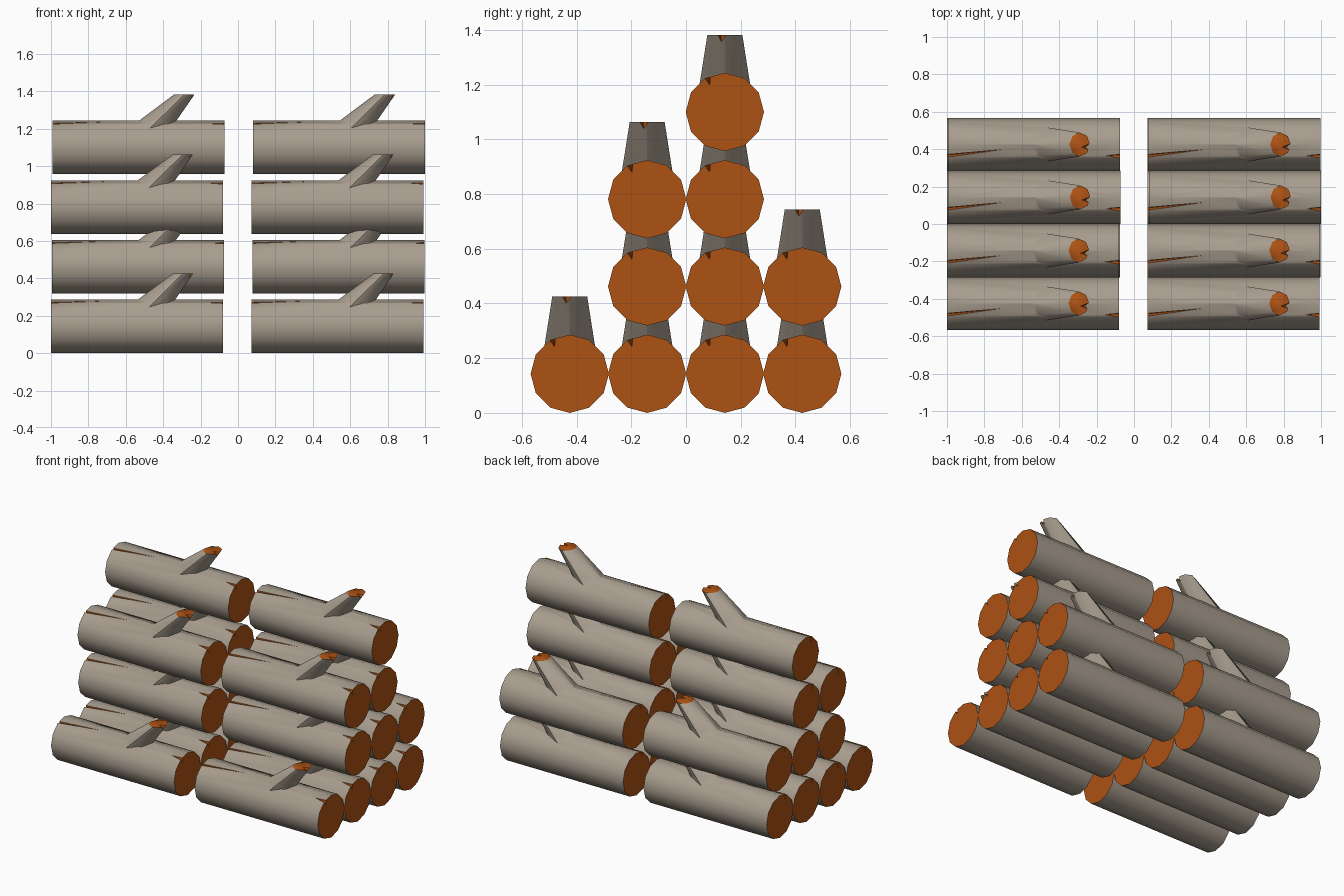
import bpy, bmesh, math

if "Cube" in bpy.data.objects:
    bpy.data.objects.remove(bpy.data.objects["Cube"])

R, HALF = 0.143, 0.46


def material(name, rgb):
    m = bpy.data.materials.new(name)
    m.diffuse_color = (*rgb, 1)
    m.use_nodes = True
    m.node_tree.nodes["Principled BSDF"].inputs["Base Color"].default_value = m.diffuse_color
    return m


BARK = material("grey_bark", (0.39, 0.335, 0.27))
WOOD = material("orange_cut_wood", (0.42, 0.085, 0.007))


def make_object(name, bm):
    bmesh.ops.recalc_face_normals(bm, faces=bm.faces)
    me = bpy.data.meshes.new(name)
    bm.to_mesh(me)
    bm.free()
    me.materials.append(BARK)
    me.materials.append(WOOD)
    ob = bpy.data.objects.new(name, me)
    bpy.context.collection.objects.link(ob)
    return ob


def loft(name, rings, cap_start, cap_end):
    """Skin a list of point rings; caps get the given material index."""
    bm = bmesh.new()
    loops = [[bm.verts.new(p) for p in ring] for ring in rings]
    n = len(loops[0])
    for a, b in zip(loops, loops[1:]):
        for i in range(n):
            j = (i + 1) % n
            bm.faces.new((a[i], a[j], b[j], b[i]))
    bm.faces.new(loops[0]).material_index = cap_start
    bm.faces.new(loops[-1]).material_index = cap_end
    return make_object(name, bm)


def crack(name, points):
    """Four-point wedge used to cut a split into the wood."""
    bm = bmesh.new()
    v = [bm.verts.new(p) for p in points]
    for tri in ((0, 1, 2), (0, 1, 3), (1, 2, 3), (2, 0, 3)):
        bm.faces.new([v[i] for i in tri]).material_index = 1
    ob = make_object(name, bm)
    ob.hide_render = True
    return ob


def circle(n, fn):
    return [fn(math.cos(2 * math.pi * i / n), math.sin(2 * math.pi * i / n)) for i in range(n)]


# trunk: twelve-sided cylinder along x with cut-wood ends
trunk = loft("trunk", [circle(12, lambda c, s, x=x: (x, R * c, R * s)) for x in (-HALF, HALF)], 1, 1)

# slanted branch stub with a level cut top
branch = loft("branch", [circle(8, lambda c, s, r=r: (r[0] + r[2] * c, r[3] * s, r[1]))
                         for r in ((0.017, 0.057, 0.127, 0.10), (0.103, 0.142, 0.10, 0.086),
                                   (0.245, 0.282, 0.055, 0.064))], 0, 1)

# splits at both log ends and in the stub top
cracks = [
    crack("long_split", [(-HALF - .01, -.082, .16), (-HALF - .01, -.052, .16),
                         (-HALF - .01, -.056, .09), (-0.12, -.022, .143)]),
    crack("short_split", [(HALF + .01, -.09, .145), (HALF + .01, -.05, .155),
                          (HALF + .01, -.055, .095), (HALF - .09, -.06, .132)]),
    crack("stub_split", [(.31, -.035, .29), (.31, .012, .29), (.285, -.012, .25), (.25, -.015, .285)]),
]

# combine the pieces into one log mesh
for op, tool in [("UNION", branch)] + [("DIFFERENCE", c) for c in cracks]:
    mod = trunk.modifiers.new(tool.name, "BOOLEAN")
    mod.operation, mod.object, mod.solver = op, tool, "EXACT"
bpy.context.view_layer.update()
dg = bpy.context.evaluated_depsgraph_get()
log_mesh = bpy.data.meshes.new_from_object(trunk.evaluated_get(dg))
log_mesh.name = "log"
for ob in [trunk, branch] + cracks:
    bpy.data.objects.remove(ob)

# stack the logs: two piles, four columns of differing height
COLUMNS = ((-0.425, 1), (-0.142, 3), (0.142, 4), (0.425, 2))
ROW_X = (-0.54, -0.535, -0.54, -0.533)
first = None
for side, shift in (("left", 0), ("right", 1.073)):
    for col, (y, count) in enumerate(COLUMNS):
        for row in range(count):
            ob = bpy.data.objects.new(f"{side}_log_{col + 1}_{row + 1}", log_mesh)
            ob.location = (ROW_X[row] + shift, y, R + row * 0.319)
            bpy.context.collection.objects.link(ob)
            first = first or ob

# smooth bark with crisp cut edges (mesh is shared by every log)
bpy.ops.object.select_all(action="DESELECT")
first.select_set(True)
bpy.context.view_layer.objects.active = first
bpy.ops.object.shade_smooth_by_angle(angle=math.radians(50))
